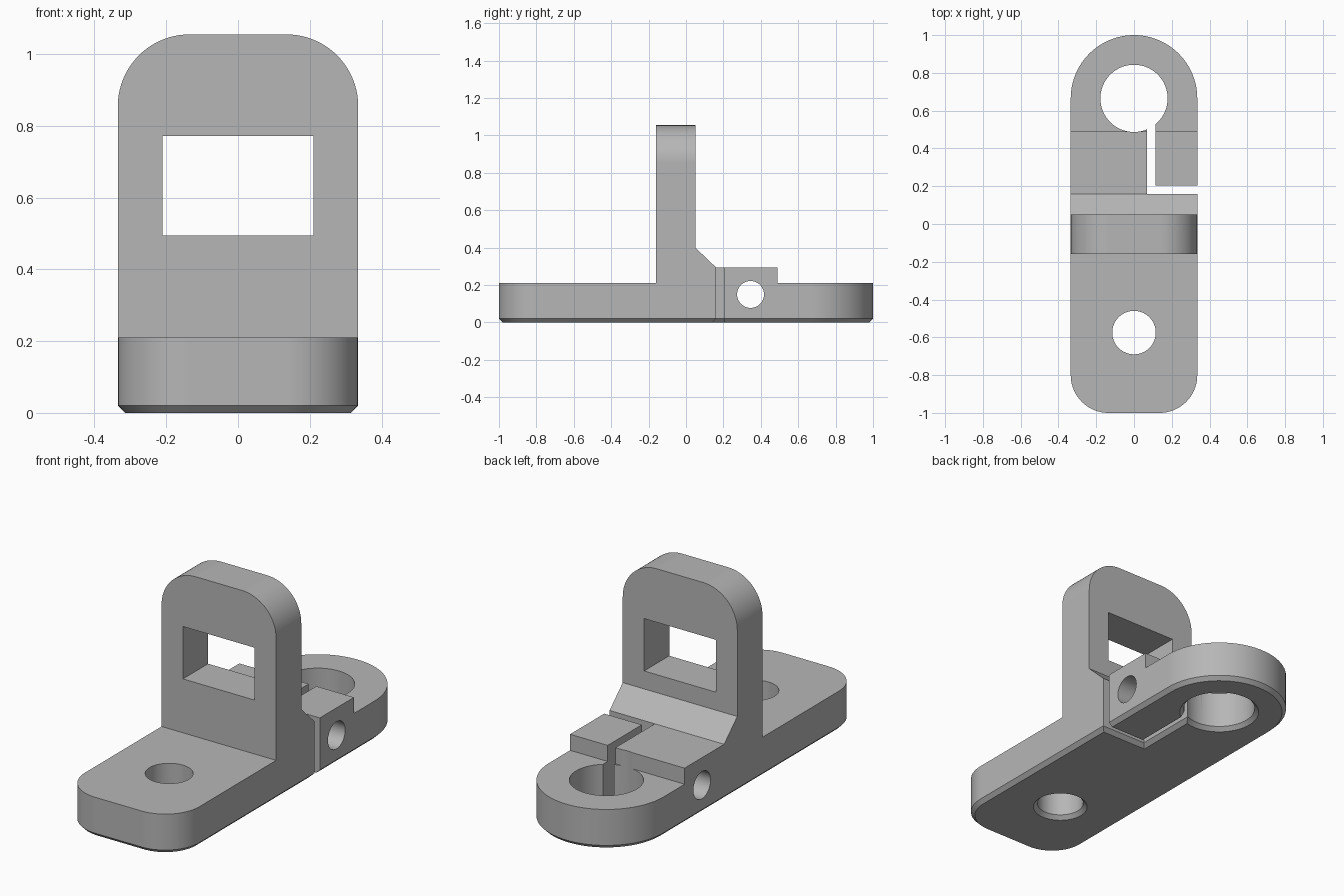
import bpy, bmesh
from math import sin, cos, pi, radians

cube = bpy.data.objects.get("Cube")
if cube:
    bpy.data.objects.remove(cube, do_unlink=True)

HALF = 0.335      # half width of the whole part
BEVEL = 0.02      # bevel on the underside edges

grey = bpy.data.materials.new("plain grey")
grey.use_nodes = True
grey.diffuse_color = (0.47, 0.47, 0.47, 1)
grey.node_tree.nodes["Principled BSDF"].inputs["Base Color"].default_value = grey.diffuse_color


def arc(cx, cy, r, start, end, steps=20):
    angles = [radians(start + (end - start) * i / steps) for i in range(steps + 1)]
    return [(cx + r * cos(a), cy + r * sin(a)) for a in angles]


def circle(cx, cy, r, steps=64):
    return arc(cx, cy, r, 0, 360, steps)[:-1]


def loft(name, layers, axis="z"):
    """Closed solid through matching (height, outline) layers along an axis."""
    place = {"x": lambda u, v, h: (h, u, v),
             "y": lambda u, v, h: (u, h, v),
             "z": lambda u, v, h: (u, v, h)}[axis]
    bm = bmesh.new()
    rings = [[bm.verts.new(place(u, v, h)) for u, v in outline] for h, outline in layers]
    n = len(rings[0])
    for low, high in zip(rings, rings[1:]):
        for i in range(n):
            j = (i + 1) % n
            bm.faces.new((low[i], low[j], high[j], high[i]))
    bm.faces.new(rings[0][::-1])
    bm.faces.new(rings[-1])
    bmesh.ops.recalc_face_normals(bm, faces=bm.faces)
    mesh = bpy.data.meshes.new(name)
    bm.to_mesh(mesh)
    bm.free()
    mesh.materials.append(grey)
    obj = bpy.data.objects.new(name, mesh)
    bpy.context.collection.objects.link(obj)
    return obj


def combine(target, tool, operation):
    bpy.context.view_layer.objects.active = target
    mod = target.modifiers.new(operation.lower(), "BOOLEAN")
    mod.operation, mod.solver, mod.object = operation, "EXACT", tool
    bpy.ops.object.modifier_apply(modifier=mod.name)
    bpy.data.objects.remove(tool, do_unlink=True)


# Base plate: rounded front corners, semicircular back end, bevelled underside
def base_outline(inset):
    r = 0.2 - inset
    return (arc(-HALF + 0.2, -0.8, r, 180, 270) + arc(HALF - 0.2, -0.8, r, 270, 360)
            + arc(0, 1 - HALF, HALF - inset, 0, 180, 48))


bracket = loft("mounting_bracket", [(0, base_outline(BEVEL)), (BEVEL, base_outline(0)),
                                    (0.21, base_outline(0))])

# Upright plate with rounded top corners
plate = ([(-HALF, 0.1), (HALF, 0.1)] + arc(HALF - 0.2, 0.855, 0.2, 0, 90)
         + arc(-HALF + 0.2, 0.855, 0.2, 90, 180))
combine(bracket, loft("upright", [(-0.16, plate), (0.05, plate)], "y"), "UNION")

# Sloped gusset and raised clamp block
side = [(-0.05, 0.1), (0.49, 0.1), (0.49, 0.295), (0.16, 0.295), (0.05, 0.4), (-0.05, 0.4)]
combine(bracket, loft("gusset_and_clamp", [(-HALF, side), (HALF, side)], "x"), "UNION")

# Window through the upright
window = [(-0.21, 0.495), (0.21, 0.495), (0.21, 0.772), (-0.21, 0.772)]
combine(bracket, loft("window_cut", [(-0.5, window), (0.5, window)], "y"), "DIFFERENCE")

# Vertical holes, countersunk underneath
for y, r in ((-0.575, 0.115), (0.665, 0.178)):
    hole = loft("hole_cut", [(-BEVEL, circle(0, y, r + 2 * BEVEL)),
                             (BEVEL, circle(0, y, r)), (0.6, circle(0, y, r))])
    combine(bracket, hole, "DIFFERENCE")


# L-shaped clamp slot, bevelled under its body side
def slot_outline(e):
    return [(0.07 - e, 0.16 - e), (0.5, 0.16 - e), (0.5, 0.205),
            (0.115, 0.205), (0.115, 0.6), (0.07 - e, 0.6)]


slot = loft("slot_cut", [(-BEVEL, slot_outline(2 * BEVEL)), (BEVEL, slot_outline(0)),
                         (0.6, slot_outline(0))])
combine(bracket, slot, "DIFFERENCE")

# Clamp bolt hole across the block
bolt = circle(0.345, 0.15, 0.072, 48)
combine(bracket, loft("bolt_cut", [(-0.5, bolt), (0.5, bolt)], "x"), "DIFFERENCE")

# Smooth curved walls, crisp edges and flat faces
bpy.ops.object.select_all(action="DESELECT")
bracket.select_set(True)
bpy.context.view_layer.objects.active = bracket
bpy.ops.object.shade_smooth_by_angle(angle=radians(25))
weighted = bracket.modifiers.new("weighted_normals", "WEIGHTED_NORMAL")
weighted.keep_sharp = True
